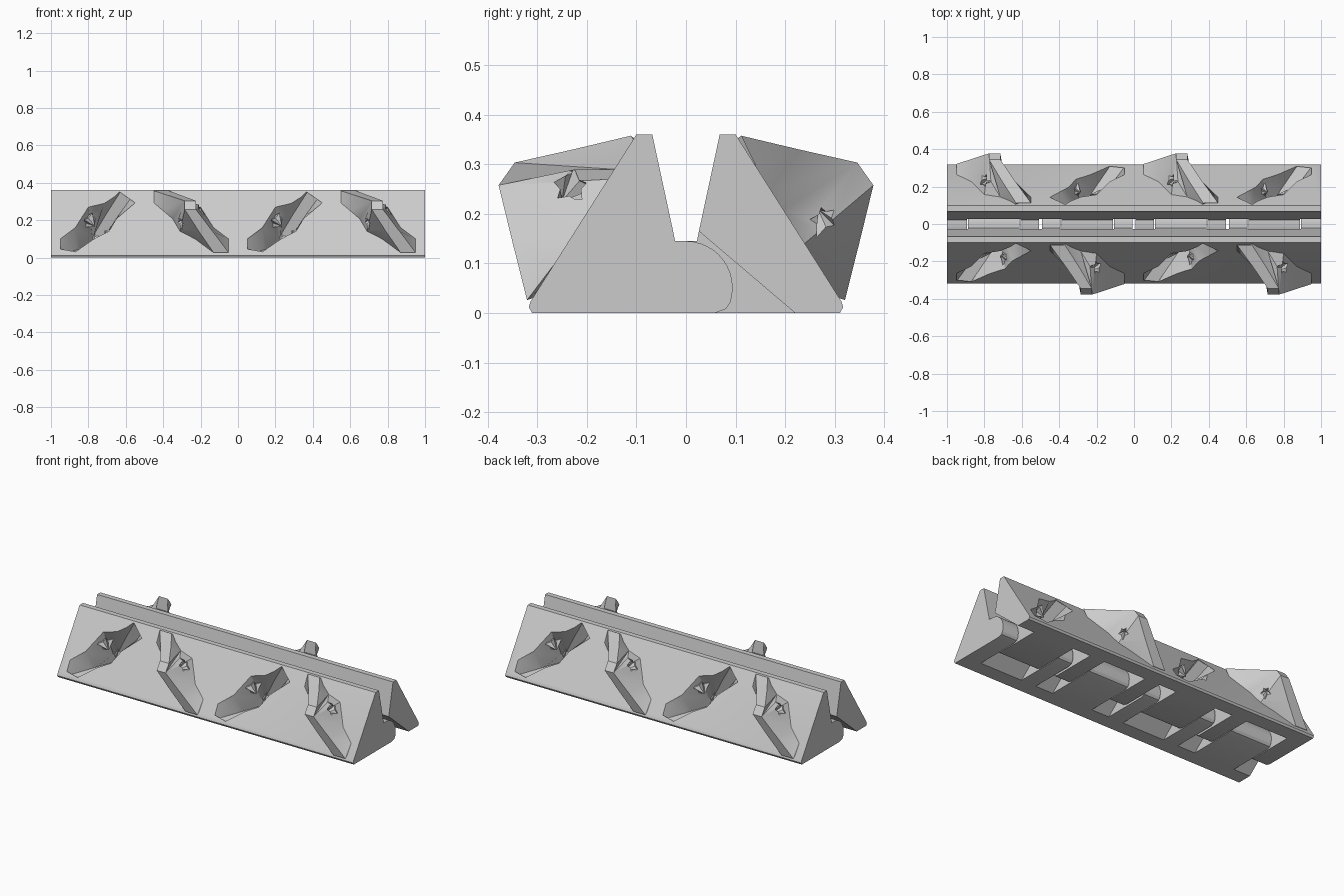
import bpy, bmesh, math
from mathutils import Vector

if "Cube" in bpy.data.objects:
    bpy.data.objects.remove(bpy.data.objects["Cube"], do_unlink=True)

grey = bpy.data.materials.new("plain grey")
grey.use_nodes = True
colour = (0.6, 0.6, 0.6, 1)
grey.diffuse_color = colour
grey.node_tree.nodes["Principled BSDF"].inputs["Base Color"].default_value = colour


def finish(name, bm):
    bmesh.ops.recalc_face_normals(bm, faces=bm.faces)
    mesh = bpy.data.meshes.new(name)
    bm.to_mesh(mesh)
    bm.free()
    mesh.materials.append(grey)
    obj = bpy.data.objects.new(name, mesh)
    bpy.context.collection.objects.link(obj)
    return obj


def loft(bm, rings):
    """Bridge closed rings of points and cap both ends."""
    rows = [[bm.verts.new(p) for p in ring] for ring in rings]
    n = len(rows[0])
    for a, b in zip(rows, rows[1:]):
        for i in range(n):
            j = (i + 1) % n
            bm.faces.new((a[i], a[j], b[j], b[i]))
    bm.faces.new(rows[0])
    bm.faces.new(rows[-1])


def prism(bm, profile, x0, x1):
    loft(bm, [[(x, y, z) for y, z in profile] for x in (x0, x1)])


def cut(obj, tool):
    mod = obj.modifiers.new("cut", "BOOLEAN")
    mod.object, mod.operation, mod.solver = tool, "DIFFERENCE", "EXACT"
    bpy.context.view_layer.objects.active = obj
    bpy.ops.object.modifier_apply(modifier=mod.name)


# Slope frame: x along the wall, t down the outer slope, h out of it
TOP = Vector((0, -0.1, 0.36))
DOWN = Vector((0, -0.215, -0.34)).normalized()
OUT = Vector((0, DOWN.z, -DOWN.y))


def on_slope(x, t, h):
    return TOP + Vector((x, 0, 0)) + DOWN * t + OUT * h


# Fin stations: left foot x, t; crest left x, right x, t, h; right foot x, t
STATIONS = [
    (-.45, .08, -.45, -.37, .008, .008, -.365, .012),
    (-.40, .13, -.365, -.295, .094, .092, -.335, .045),
    (-.35, .18, -.285, -.225, .179, .177, -.285, .083),
    (-.31, .26, -.285, -.225, .235, .180, -.20, .107),
    (-.23, .308, -.21, -.137, .318, .094, -.13, .237),
    (-.13, .39, -.13, -.05, .40, .008, -.05, .308),
]
SINK = -0.02


def fin(name, place):
    bm = bmesh.new()
    rings = []
    for lx, lt, ax, bx, ct, ch, rx, rt in STATIONS:
        ring = [(lx, lt, SINK), (lx, lt, 0), (ax, ct, ch),
                (bx, ct, ch), (rx, rt, 0), (rx, rt, SINK)]
        rings.append([place(*p) for p in ring])
    loft(bm, rings)
    obj = finish(name, bm)
    # star shaped dimples on both flanks
    for centre, side in (((-.207, .165, .055), 1), ((-.315, .245, .06), -1)):
        tool = star(Vector(centre), side, place)
        cut(obj, tool)
        bpy.data.objects.remove(tool, do_unlink=True)
    return obj


def star(centre, side, place):
    axis = Vector((1, -1, 0)).normalized() * side
    u, v = Vector((1, 1, 0)).normalized(), Vector((0, 0, 1))
    bm = bmesh.new()
    rim = []
    for i in range(10):
        a = math.radians(36 * i + 90)
        r = 0.026 if i % 2 else 0.052
        p = centre + axis * 0.01 + (u * math.cos(a) + v * math.sin(a)) * r
        rim.append(bm.verts.new(place(*p)))
    for reach in (-0.04, 0.04):
        tip = bm.verts.new(place(*(centre + axis * reach)))
        for i in range(10):
            bm.faces.new((rim[i], rim[(i + 1) % 10], tip))
    return finish("star_cutter", bm)


# Sloping wall
wall = [(-.026, .165), (-.068, .36), (-.1, .36), (-.313, .024),
        (-.317, .012), (-.31, 0), (-.22, 0)]
bm = bmesh.new()
prism(bm, wall, -1, 1)
parts = [finish("front_wall", bm)]

# Hinge knuckles: pairs of narrow ones alternate with single wide ones
arc = [(.094 * math.sin(math.radians(a)), .051 + .094 * math.cos(math.radians(a)))
       for a in range(0, 109, 9)]
knuckle = [(-.22, 0), (-.026, .165), (-.022, .145)] + arc + [(.08, .008), (.058, 0)]
for unit in range(4):
    x = -1 + unit * 0.5
    if unit % 2:
        spans = [(x + .007, x + .107), (x + .393, x + (.5 if unit == 3 else .493))]
    else:
        spans = [(x + .112, x + .388)]
    for x0, x1 in spans:
        bm = bmesh.new()
        prism(bm, knuckle, x0, x1)
        parts.append(finish("front_knuckle", bm))

# Sockets are the fins turned into the wall and the wide knuckles
for shift in (0, 1):
    socket = fin("socket_cutter", lambda x, t, h: on_slope(shift - 1 - x, t, -h))
    for obj in parts:
        cut(obj, socket)
    bpy.data.objects.remove(socket, do_unlink=True)

# Raised locking fins
for shift in (0, 1):
    parts.append(fin("front_fin", lambda x, t, h: on_slope(x + shift, t, h)))

bpy.ops.object.select_all(action="DESELECT")
for obj in parts:
    obj.select_set(True)
bpy.context.view_layer.objects.active = parts[0]
bpy.ops.object.shade_smooth_by_angle(angle=math.radians(20))

# Back half is the front half turned round
for obj in parts:
    twin = obj.copy()
    twin.name = obj.name.replace("front", "back")
    twin.rotation_euler.z = math.pi
    bpy.context.collection.objects.link(twin)
